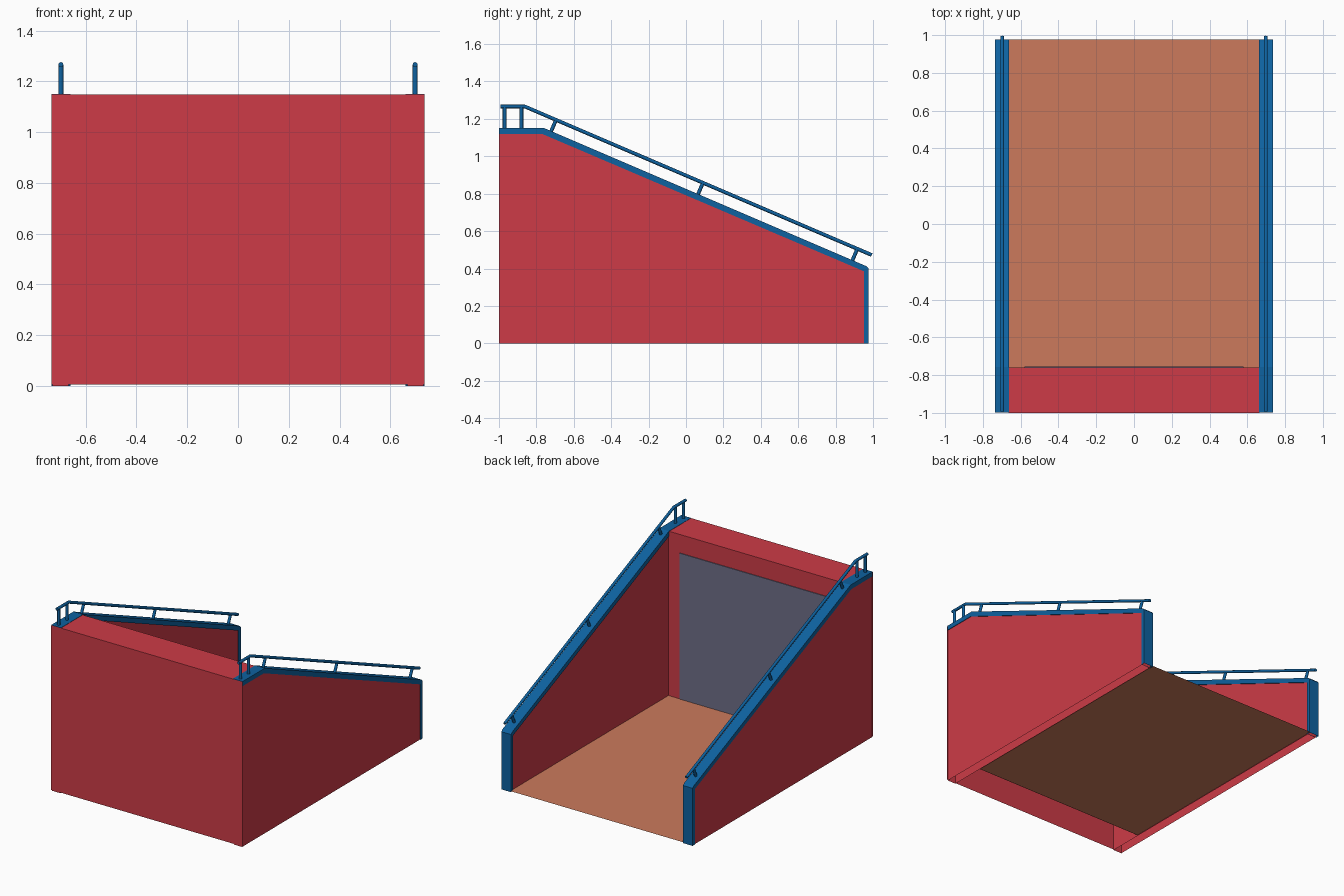
import bpy, bmesh
from mathutils import Vector

if "Cube" in bpy.data.objects:
    bpy.data.objects.remove(bpy.data.objects["Cube"])


def mat(name, rgb):
    m = bpy.data.materials.new(name)
    lin = [((c / 255 + 0.055) / 1.055) ** 2.4 for c in rgb]
    m.diffuse_color = (*lin, 1)
    m.use_nodes = True
    m.node_tree.nodes["Principled BSDF"].inputs["Base Color"].default_value = m.diffuse_color
    return m


RED = mat("red wall", (205, 59, 71))
BLUE = mat("blue trim", (14, 98, 160))
TAN = mat("tan floor", (204, 122, 92))
GREY = mat("grey panel", (110, 110, 136))


def finish(name, bm, m, recalc=True):
    if recalc:
        bmesh.ops.recalc_face_normals(bm, faces=bm.faces)
    me = bpy.data.meshes.new(name)
    bm.to_mesh(me)
    bm.free()
    me.materials.append(m)
    ob = bpy.data.objects.new(name, me)
    bpy.context.collection.objects.link(ob)
    return ob


def extrude_x(name, profile, x0, x1, m, open_bottom=True):
    """Extrude a (y, z) outline along x, leaving out faces on the ground."""
    bm = bmesh.new()
    a = [bm.verts.new((x0, y, z)) for y, z in profile]
    b = [bm.verts.new((x1, y, z)) for y, z in profile]
    bm.faces.new(a)
    bm.faces.new(b[::-1])
    n = len(profile)
    for i in range(n):
        j = (i + 1) % n
        bm.faces.new((a[i], b[i], b[j], a[j]))
    bmesh.ops.recalc_face_normals(bm, faces=bm.faces)
    if open_bottom:
        low = [f for f in bm.faces if all(v.co.z < 0.006 for v in f.verts)]
        bmesh.ops.delete(bm, geom=low, context='FACES')
    return finish(name, bm, m, False)


def tube(name, pts, r, m):
    cu = bpy.data.curves.new(name, 'CURVE')
    cu.dimensions = '3D'
    cu.bevel_depth = r
    cu.bevel_resolution = 2
    cu.use_fill_caps = True
    for path in pts:
        s = cu.splines.new('POLY')
        s.points.add(len(path) - 1)
        for p, c in zip(s.points, path):
            p.co = (*c, 1)
    cu.materials.append(m)
    ob = bpy.data.objects.new(name, cu)
    bpy.context.collection.objects.link(ob)


# front block: front, top and inner faces, open underneath
bm = bmesh.new()
rows = [(-1.0, 0.005), (-1.0, 1.148), (-0.76, 1.148), (-0.76, 0.005)]
spans = [0.735, 0.735, 0.665, 0.665]
quads = [(rows[0], rows[1], 0.735), (rows[1], rows[2], 0.665), (rows[2], rows[3], 0.665)]
for p, q, w in quads:
    bm.faces.new([bm.verts.new(c) for c in
                  ((-w, *p), (w, *p), (w, *q), (-w, *q))])
finish("front_block", bm, RED, False)

# floor sheet
bm = bmesh.new()
bm.faces.new([bm.verts.new((x, y, 0.006)) for x, y in
              ((-0.667, -0.76), (0.667, -0.76), (0.667, 0.977), (-0.667, 0.977))])
finish("floor", bm, TAN, False)

# thin doorway panel on the inner face
extrude_x("doorway_panel", [(-0.76, 0.007), (-0.76, 1.02), (-0.755, 1.02), (-0.755, 0.007)],
          -0.58, 0.58, GREY, False)

wall = [(-0.999, 0.0), (-0.999, 1.13), (-0.765, 1.13), (0.955, 0.393), (0.955, 0.0)]
trim = [(-0.999, 1.118), (-0.999, 1.15), (-0.757, 1.15), (0.965, 0.412), (0.977, 0.40),
        (0.977, 0.0), (0.952, 0.0), (0.952, 0.385), (-0.765, 1.118)]

slope = Vector((0, 1.85, -0.795)).normalized()
normal = Vector((0, -slope.z, slope.y))
for side, s in (("left", -1), ("right", 1)):
    # side wall and its coping
    extrude_x(side + "_wall", wall, s * 0.667, s * 0.731, RED)
    extrude_x(side + "_trim", trim, s * 0.661, s * 0.735, BLUE)
    # handrail and posts
    x = s * 0.698
    tube(side + "_handrail", [[(x, -0.992, 1.266), (x, -0.862, 1.266), (x, 0.993, 0.472)]],
         0.010, BLUE)
    posts = [[(x, y, 1.14), (x, y, 1.266)] for y in (-0.97, -0.88)]
    for y in (-0.695, 0.09, 0.915):
        top = Vector((x, y, 1.266 + (y + 0.862) * slope.z / slope.y))
        posts.append([tuple(top), tuple(top - normal * 0.082)])
    tube(side + "_posts", posts, 0.010, BLUE)
